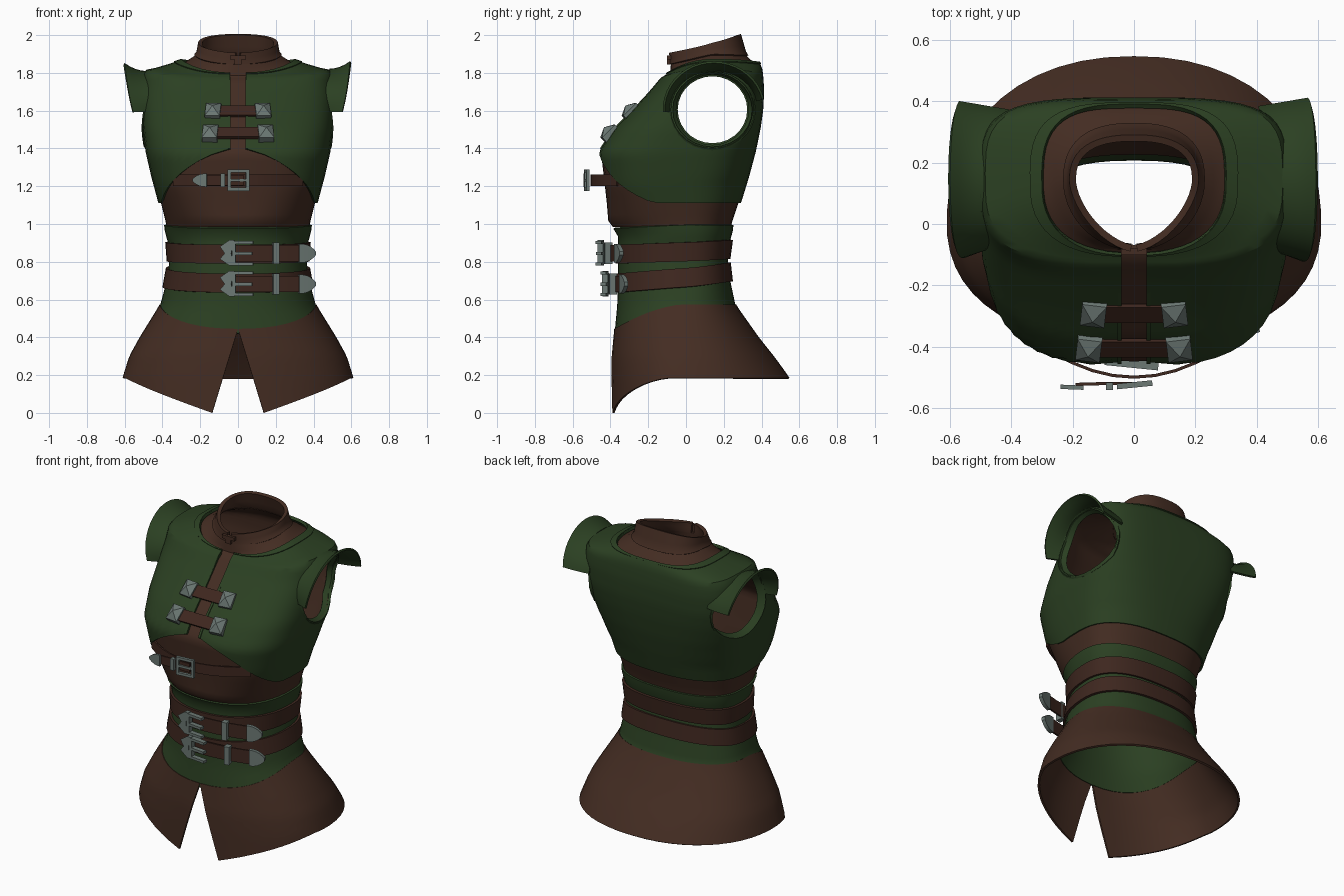
import bpy, bmesh, math
from mathutils import Matrix, Vector
from mathutils.bvhtree import BVHTree

if "Cube" in bpy.data.objects:
    bpy.data.objects.remove(bpy.data.objects["Cube"])

def material(name, rgb):
    m = bpy.data.materials.new(name)
    m.diffuse_color = (*rgb, 1)
    m.use_nodes = True
    m.node_tree.nodes["Principled BSDF"].inputs["Base Color"].default_value = m.diffuse_color
    return m

LEATHER = material("brown leather", (0.057, 0.0255, 0.016))
STRAP = material("dark strap leather", (0.048, 0.020, 0.0135))
GREEN = material("green cloth", (0.024, 0.051, 0.016))
METAL = material("grey metal", (0.15, 0.19, 0.175))

# Body outline: level, half width, front y, back y
OUTLINE = [(0, .62, -.38, .60), (.19, .595, -.38, .53), (.30, .56, -.378, .45), (.40, .505, -.368, .37),
           (.57, .40, -.352, .25), (.70, .365, -.35, .222), (.85, .345, -.345, .205), (.96, .375, -.35, .235),
           (1.0, .38, -.41, .24), (1.12, .41, -.42, .28), (1.25, .445, -.435, .32), (1.38, .475, -.45, .355),
           (1.5, .49, -.37, .38), (1.6, .495, -.27, .395), (1.7, .495, -.175, .40), (1.8, .485, -.12, .395),
           (1.85, .41, -.10, .39), (1.9, .285, -.085, .375), (2.0, .215, -.08, .315), (2.1, .205, -.085, .285)]
# Shoulder heights: level, front z, side z, back z (below these, z equals the level)
HEIGHTS = [(0, 0, 0, 0), (1.7, 1.7, 1.7, 1.7), (1.8, 1.76, 1.80, 1.77), (1.85, 1.772, 1.815, 1.81),
           (1.9, 1.782, 1.855, 1.84), (2.0, 1.85, 1.90, 1.895), (2.1, 1.90, 1.955, 2.0)]

def clamp(v):
    return min(1, max(0, v))

def sample(table, s):
    for a, b in zip(table, table[1:]):
        if s <= b[0]:
            break
    t = (s - a[0]) / (b[0] - a[0])
    return [p + (q - p) * t for p, q in zip(a[1:], b[1:])]

def squareness(s):
    return 2.2 + .85 * clamp((s - 1) / .2) * clamp((1.95 - s) / .15) - 3 * max(0, s - 1.9)

def back_squareness(s):
    return 2.2 + .3 * clamp((s - .5) / .3) + 1.2 * clamp((s - 1.2) / .4) * clamp((1.95 - s) / .12)

def body(phi, s, off=0):
    """Point on the body; phi runs from the front towards +x."""
    a, yf, yb = sample(OUTLINE, s)
    zf, zs, zb = sample(HEIGHTS, s)
    cy = .14 * clamp((s - 1.36) / .35)
    si, co = math.sin(phi), math.cos(phi)
    n = squareness(s) if co > 0 else back_squareness(s)
    x = math.copysign((a + off) * abs(si) ** (2 / n), si)
    depth = (cy - yf if co > 0 else yb - cy) + off
    y = cy - math.copysign(depth * abs(co) ** (2 / n), co)
    slope = 2 - clamp((s - 1.85) / .15)
    z = zs + ((zf if co > 0 else zb) - zs) * abs(co) ** slope
    return (x, y, z + off * clamp((s - 1.55) / .25))

def make(name, verts, faces, mat, thick=0, cutter=None):
    me = bpy.data.meshes.new(name)
    me.from_pydata(verts, [], faces)
    me.materials.append(mat)
    ob = bpy.data.objects.new(name, me)
    bpy.context.collection.objects.link(ob)
    if thick:
        mod = ob.modifiers.new("thickness", 'SOLIDIFY')
        mod.thickness, mod.offset = thick, -1
    if cutter:
        mod = ob.modifiers.new("armholes", 'BOOLEAN')
        mod.object, mod.operation, mod.solver = cutter, 'DIFFERENCE', 'EXACT'
    if thick or cutter:
        dg = bpy.context.evaluated_depsgraph_get()
        ob.data = bpy.data.meshes.new_from_object(ob.evaluated_get(dg))
        ob.modifiers.clear()
    return ob

def grid_data(f, nu, nv, closed):
    cols = nu if closed else nu + 1
    verts = [f(j / nu, i / nv) for i in range(nv + 1) for j in range(cols)]
    faces = [(i * cols + j, i * cols + (j + 1) % cols, (i + 1) * cols + (j + 1) % cols, (i + 1) * cols + j)
             for i in range(nv) for j in range(nu)]
    return verts, faces

def grid(name, f, nu, nv, mat, thick=.012, closed=False, cutter=None):
    return make(name, *grid_data(f, nu, nv, closed), mat, thick, cutter)

def wrap(name, lo, hi, off, mat, rows, slit=None, thick=.012, cutter=None):
    """Garment layer around the body between two hems, with an optional front slit."""
    def f(u, v):
        phi = 2 * math.pi * u
        near = min(phi, 2 * math.pi - phi)
        s = lo(near) + (hi(near) - lo(near)) * v
        if slit:
            p0 = math.asin((max(slit(s), .001) / sample(OUTLINE, s)[0]) ** (squareness(s) / 2))
            phi = p0 + (2 * math.pi - 2 * p0) * u
        return body(phi, s, off)
    return grid(name, f, 48, rows, mat, thick, closed=not slit, cutter=cutter)

def dip(angle, power):
    return lambda p: max(0, 1 - p / math.radians(angle)) ** power

# Armhole cutter running through both sides
bpy.ops.mesh.primitive_cylinder_add(vertices=28, radius=1, depth=3, location=(0, .14, 1.605),
                                    rotation=(0, math.pi / 2, 0))
hole = bpy.context.object
hole.name = "armhole_cutter"
hole.scale = (.197, .21, 1)
hole.hide_render = True
bpy.context.view_layer.update()

# Main garment layers
front_hem, skirt_dip = dip(72, 1.1), dip(75, 1.4)
wrap("under_tunic", lambda p: .985, lambda p: 2.0, 0, LEATHER, 32, cutter=hole)
wrap("green_vest", lambda p: 1.11 + .29 * front_hem(p), lambda p: 1.9, .014, GREEN, 26,
     slit=lambda s: .04, cutter=hole)
wrap("vest_neck_trim", lambda p: 1.885, lambda p: 1.902, .018, GREEN, 2, slit=lambda s: .04)
wrap("collar", lambda p: 1.985, lambda p: 2.1, .006, LEATHER, 4, slit=lambda s: .012, thick=.022)
wrap("corset", lambda p: .54 - .12 * max(0, math.cos(p)) ** 1.6, lambda p: .995 - .02 * max(0, math.cos(p)),
     .012, GREEN, 14)
wrap("skirt", lambda p: .185 - .185 * skirt_dip(p), lambda p: .575 - .13 * max(0, math.cos(p)) ** 1.6,
     .016, LEATHER, 12, slit=lambda s: .30 * (.445 - s))

# Waist belts
for z, rise in ((.79, .025), (.637, .06)):
    wrap("waist_belt", lambda p: z + rise * (1 - math.cos(p)) / 2,
         lambda p: z + .1 + rise * (1 - math.cos(p)) / 2, .026, STRAP, 1, thick=.02)

# Slit edging, shoulder caps and armhole lips that start on the vest surface
surface = BVHTree.FromPolygons(*grid_data(lambda u, v: body(2 * math.pi * u, 1.2 + .7 * v, .014), 64, 40, True))

def vest_x(y, z):
    hit = surface.ray_cast(Vector((2, y, z)), Vector((-1, 0, 0)))[0]
    return hit.x if hit and hit.x > .42 else .42

def edging(side):
    def f(u, v):
        _, y, z = body(.05, 1.4 + .49 * v)
        return (side * .047 + (u - .5) * .014, y - .02, z)
    return f

def cap(side):
    def f(u, v):
        ang = math.radians(183 - 170 * u)
        c, s = math.cos(ang), math.sin(ang)
        x0 = vest_x(.148 + c * .232, 1.605 + s * .205) - .012
        x1 = .555 + .045 * max(0, s) ** .7
        return (side * (x0 + (x1 - x0) * v), .148 + c * (.232 + .028 * v), 1.605 + s * (.205 + .042 * v * v))
    return f

def lip(side):
    def f(u, v):
        c, s = math.cos(2 * math.pi * u), math.sin(2 * math.pi * u)
        x0 = vest_x(.14 + c * .222, 1.605 + s * .203) + .004
        return (side * (x0 - .04 * v), .14 + c * (.222 - .03 * v), 1.605 + s * (.206 - .02 * v))
    return f

for side, label in ((-1, "left"), (1, "right")):
    grid(label + "_slit_edging", edging(side), 1, 12, GREEN, .01)
    grid(label + "_shoulder_cap", cap(side), 20, 4, GREEN)
    grid(label + "_armhole_lip", lip(side), 28, 1, GREEN, .01, closed=True)

# Loose straps, bowed forward of the body
def strap(name, x0, x1, z, h, y0, bend, mat, taper=False, thick=.01):
    def f(u, v):
        x = x0 + (x1 - x0) * u
        k = 1 - .8 * u ** 2.6 if taper else 1
        return (x, y0 + bend * x * x, z + (v - .5) * h * k)
    grid(name, f, 10, 2, mat, thick)

# Metal fittings: extruded outlines in the xz plane
def plates(name, outlines, matrix, mat, depth):
    verts, faces = [], []
    for pts in outlines:
        b, n = len(verts), len(pts)
        verts += [matrix @ Vector((x, y, z)) for y in (-depth / 2, depth / 2) for x, z in pts]
        faces += [tuple(range(b, b + n)), tuple(range(b + 2 * n - 1, b + n - 1, -1))]
        faces += [(b + i, b + n + i, b + n + (i + 1) % n, b + (i + 1) % n) for i in range(n)]
    ob = make(name, verts, faces, mat)
    bm = bmesh.new()
    bm.from_mesh(ob.data)
    bmesh.ops.recalc_face_normals(bm, faces=bm.faces)
    bm.to_mesh(ob.data)
    bm.free()

def rect(x0, x1, z0, z1):
    return [(x0, z0), (x1, z0), (x1, z1), (x0, z1)]

def place(x, y, z, turn=0, tilt=0):
    return Matrix.Translation((x, y, z)) @ Matrix.Rotation(turn, 4, 'Z') @ Matrix.Rotation(tilt, 4, 'X')

# Waist buckles with loop and strap tip
crest = [(-.095, .035), (-.045, .07), (-.02, .07), (-.035, 0), (-.02, -.065), (-.045, -.065), (-.095, -.03), (-.07, 0)]
for z, y in ((.845, -.42), (.682, -.395)):
    strap("belt_end", -.06, .34, z, .085, y, .45, STRAP)
    strap("belt_tip", .325, .412, z, .1, y - .008, .45, METAL, True, .022)
    plates("belt_loop", [rect(-.016, .016, -.056, .056)], place(.20, y + .008, z, .18), METAL, .04)
    plates("waist_buckle", [crest, rect(-.03, .08, .05, .066), rect(-.03, .08, -.064, -.048),
                            rect(-.03, -.012, -.05, .05), rect(-.03, .075, -.009, .007)],
           place(0, y - .035, z, -.1), METAL, .03)

# Chest belt
strap("chest_belt", -.345, .345, 1.232, .062, -.505, 1.15, STRAP)
strap("chest_belt_end", -.19, .03, 1.232, .055, -.525, -.1, STRAP)
strap("chest_belt_tip", -.165, -.24, 1.232, .07, -.53, .1, METAL, True, .014)
plates("chest_belt_loop", [rect(-.012, .012, -.036, .036)], place(-.08, -.53, 1.232), METAL, .025)
plates("chest_buckle", [rect(-.056, -.038, -.056, .056), rect(.042, .06, -.056, .056), rect(-.04, .044, .04, .056),
                        rect(-.04, .044, -.056, -.04), rect(-.05, .05, -.007, .007)],
       place(0, -.525, 1.232, .1), METAL, .018)

# Chest clasps with pyramid studs
for x, y, z in ((.132, -.292, 1.597), (.147, -.405, 1.482)):
    plates("clasp_strap", [rect(-x, x, -.036, .036)], place(0, y, z, 0, -.8), STRAP, .016)
    for side in (-1, 1):
        m = place(side * x, y, z, side * .12, -.8)
        pts = [(sx * .04, yy, sz * .048) for yy in (.03, -.014) for sx, sz in ((-1, -1), (1, -1), (1, 1), (-1, 1))]
        make("clasp_stud", [m @ Vector(p) for p in pts + [(0, -.042, 0)]],
             [(3, 2, 1, 0)] + [(i, (i + 1) % 4, 4 + (i + 1) % 4, 4 + i) for i in range(4)]
             + [(4 + i, 4 + (i + 1) % 4, 8) for i in range(4)], METAL)

# Collar fastening
plates("collar_button", [rect(-.042, .042, -.01, .012), rect(-.018, .018, -.035, .0)],
       place(0, -.09, 1.88), LEATHER, .022)

# Smooth shading with sharp edges kept
for ob in bpy.data.objects:
    ob.select_set(ob is not hole)
hole.select_set(False)
bpy.context.view_layer.objects.active = bpy.data.objects["skirt"]
bpy.ops.object.shade_smooth_by_angle(angle=math.radians(35))
